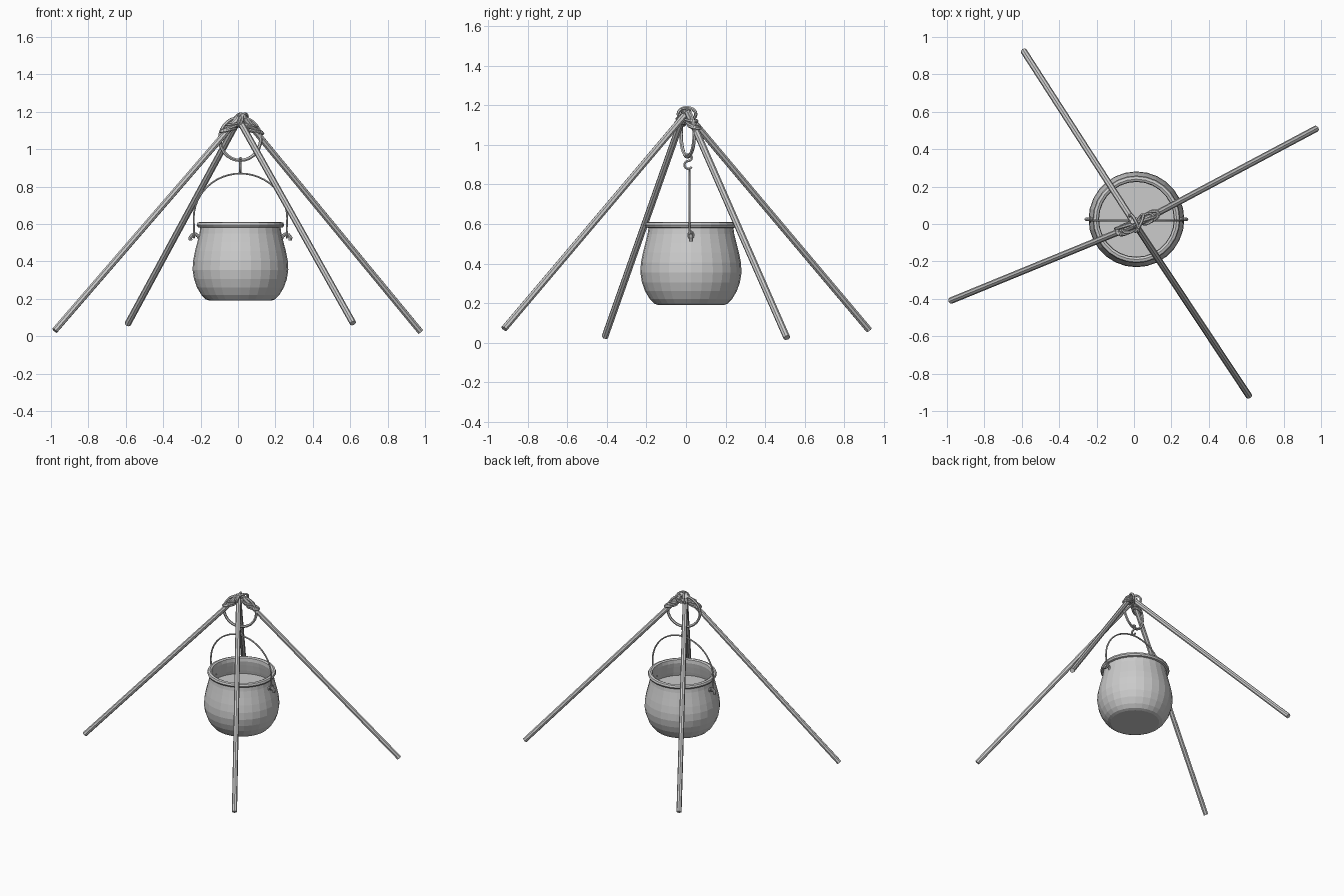
import bpy, math
from mathutils import Vector, Matrix

cube = bpy.data.objects.get("Cube")
if cube:
    bpy.data.objects.remove(cube)

iron = bpy.data.materials.new("grey_iron")
iron.use_nodes = True
iron.diffuse_color = (0.6, 0.6, 0.6, 1)
iron.node_tree.nodes["Principled BSDF"].inputs["Base Color"].default_value = (0.6, 0.6, 0.6, 1)

POT = Vector((0.013, 0.025, 0))


def add_mesh(name, verts, faces):
    mesh = bpy.data.meshes.new(name)
    mesh.from_pydata(verts, [], faces)
    mesh.materials.append(iron)
    obj = bpy.data.objects.new(name, mesh)
    bpy.context.collection.objects.link(obj)
    return obj


def lathe(name, profile, centre, sides=28):
    """Spin (radius, z) points about a vertical axis."""
    verts, faces = [], []
    for r, z in profile:
        for i in range(sides):
            a = math.tau * i / sides
            verts.append(centre + Vector((r * math.cos(a), r * math.sin(a), z)))
    for k in range(len(profile) - 1):
        for i in range(sides):
            j = (i + 1) % sides
            faces.append((k * sides + i, k * sides + j, (k + 1) * sides + j, (k + 1) * sides + i))
    last = (len(profile) - 1) * sides
    faces.append(tuple(reversed(range(sides))))
    faces.append(tuple(range(last, last + sides)))
    return add_mesh(name, verts, faces)


def tube(name, points, radius, closed=False, resolution=2, smooth=False):
    """Sweep a round section along a path."""
    curve = bpy.data.curves.new(name, "CURVE")
    curve.dimensions = "3D"
    curve.bevel_depth = radius
    curve.bevel_resolution = resolution
    curve.use_fill_caps = True
    spline = curve.splines.new("POLY")
    spline.points.add(len(points) - 1)
    for p, co in zip(spline.points, points):
        p.co = (*co, 1)
    spline.use_cyclic_u = closed
    if not smooth:
        spline.use_smooth = False
    curve.materials.append(iron)
    obj = bpy.data.objects.new(name, curve)
    bpy.context.collection.objects.link(obj)
    return obj


def ellipse(centre, u, v, steps=28):
    """Closed ring of points with half axes u and v."""
    return [centre + u * math.cos(math.tau * i / steps) + v * math.sin(math.tau * i / steps)
            for i in range(steps)]


# Four poles leaning together
poles = {
    "front_right_pole": ((-0.98, -0.41, 0.03), (0.01, -0.005, 1.175)),
    "back_left_pole": ((0.975, 0.51, 0.025), (0.035, 0.01, 1.165)),
    "back_right_pole": ((-0.59, 0.925, 0.065), (0.015, -0.015, 1.18)),
    "front_left_pole": ((0.615, -0.92, 0.07), (-0.005, 0.015, 1.175)),
}
for name, (foot, top) in poles.items():
    tube(name, [Vector(foot), Vector(top)], 0.0175)

# Cauldron: outer belly, rolled rim, inner neck and the flat contents
lathe("cauldron", [
    (0.165, 0.19), (0.185, 0.197), (0.208, 0.22), (0.232, 0.26), (0.248, 0.305),
    (0.256, 0.355), (0.253, 0.405), (0.243, 0.455), (0.23, 0.505), (0.219, 0.55),
    (0.215, 0.58), (0.228, 0.583), (0.234, 0.594), (0.229, 0.607), (0.215, 0.611),
    (0.203, 0.605), (0.2, 0.58), (0.205, 0.55), (0.214, 0.505), (0.22, 0.48),
], POT)

# Curved lugs on both sides of the cauldron
for side, word in ((1, "left"), (-1, "right")):
    lug = [(0.215, 0.515), (0.225, 0.535), (0.24, 0.545), (0.258, 0.54), (0.268, 0.527), (0.266, 0.512)]
    tube(word + "_lug", [POT + Vector((side * x, 0, z)) for x, z in lug], 0.01)
    eye = POT + Vector((side * 0.248, 0, 0.545))
    tube(word + "_bail_eye", ellipse(eye, Vector((0, 0.014, 0)), Vector((0, 0, 0.018)), 12),
         0.005, True, 1)

# Wire bail
bail = [Vector((-0.247, 0, 0.55))]
for i in range(25):
    a = math.pi * (1 - i / 24)
    bail.append(Vector((0.25 * math.cos(a), 0, 0.63 + 0.24 * math.sin(a))))
bail.append(Vector((0.247, 0, 0.55)))
tube("bail", [POT + Vector((0, -0.007, 0)) + p for p in bail], 0.0055, resolution=1)

# S-shaped hook between the ring and the bail
hook = []
for i in range(10):
    a = math.radians(150 - 240 * i / 9)
    hook.append(Vector((0.013, 0.012 + 0.017 * math.cos(a), 0.936 + 0.017 * math.sin(a))))
for i in range(1, 10):
    a = math.radians(90 + -240 * (-i) / 9)
    hook.append(Vector((0.013, 0.012 + 0.02 * -math.cos(a) * -1, 0.899 + 0.02 * math.sin(a))))
tube("s_hook", hook, 0.007, resolution=1)

# Hanging ring, turned about the vertical
turn = Matrix.Rotation(math.radians(17), 3, "Z")
tube("hanging_ring", ellipse(Vector((0.012, 0.008, 1.055)), turn @ Vector((0.115, 0, 0)),
                             Vector((0, 0, 0.115))), 0.0095, True, 1)

# Lashing loops around the pole tops
for name in ("front_right_pole", "back_left_pole"):
    foot, top = (Vector(p) for p in poles[name])
    along = (foot - top).normalized()
    across = along.cross(Vector((0, 0, 1))).normalized()
    up = across.cross(along).normalized()
    for k, (dist, slant) in enumerate(((0.055, 0.03), (0.08, 0.045), (0.1, 0.035))):
        loop = ellipse(top + along * dist, across * 0.025, up * 0.024 + along * slant, 16)
        tube(name.replace("pole", "lashing_") + str(k + 1), loop, 0.0075, True, 1)
for k, tilt in enumerate((-1, 1)):
    tube("top_lashing_" + str(k + 1),
         ellipse(Vector((0.014 + 0.012 * tilt, 0.005, 1.155)), Vector((0.02 * tilt, 0.045, 0)),
                 Vector((0.012, 0, 0.034)), 18), 0.0085, True, 1)
